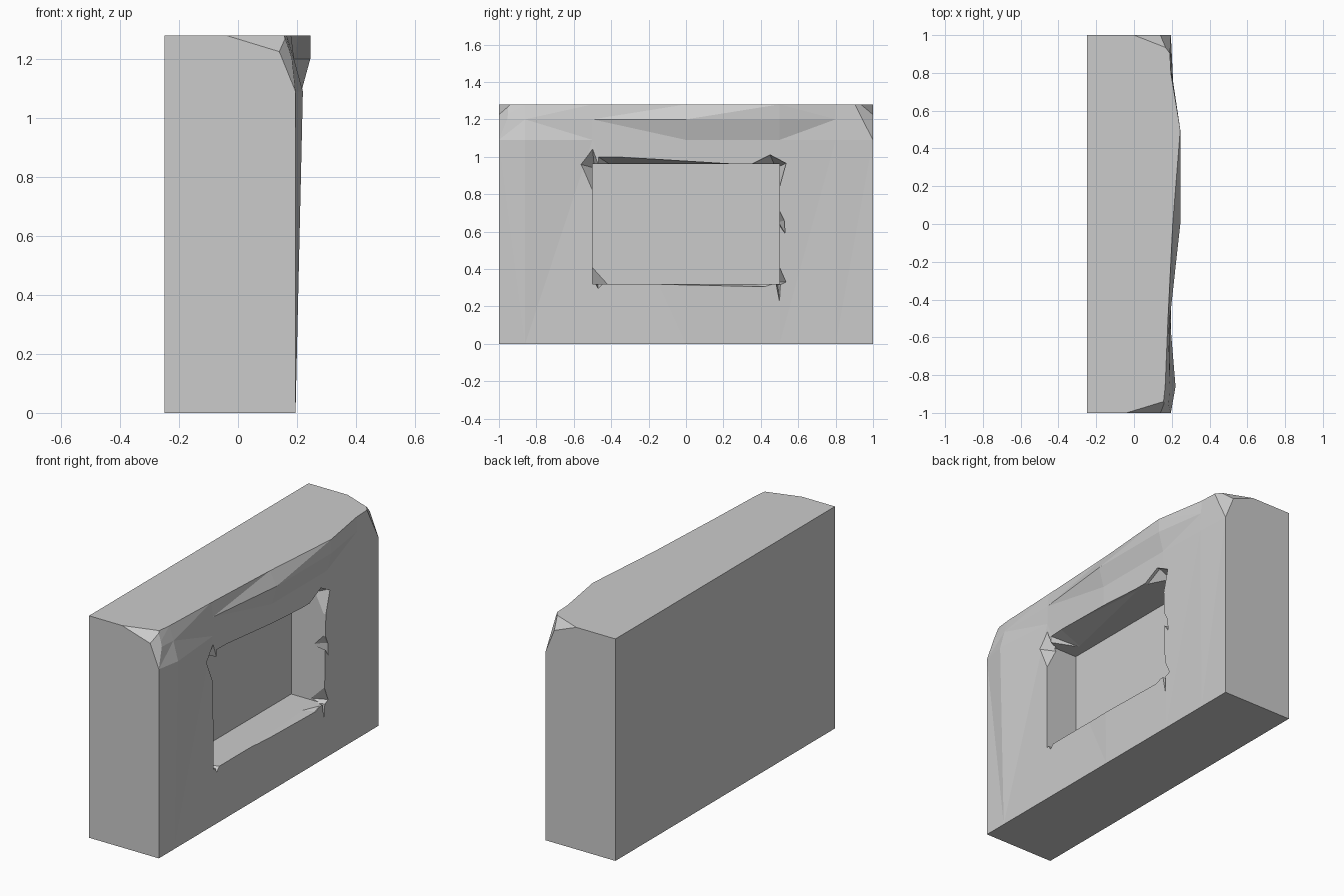
import bpy, bmesh
from mathutils import Vector

if "Cube" in bpy.data.objects:
    bpy.data.objects.remove(bpy.data.objects["Cube"])

H, BACK, RECESS = 1.28, -0.25, -0.01


def make_object(name, bm):
    bmesh.ops.recalc_face_normals(bm, faces=bm.faces)
    mesh = bpy.data.meshes.new(name)
    bm.to_mesh(mesh)
    bm.free()
    ob = bpy.data.objects.new(name, mesh)
    bpy.context.collection.objects.link(ob)
    return ob


def hull(name, points):
    bm = bmesh.new()
    for p in points:
        bm.verts.new(p)
    res = bmesh.ops.convex_hull(bm, input=bm.verts)
    bmesh.ops.delete(bm, geom=list({v for v in res["geom_interior"] if isinstance(v, bmesh.types.BMVert)}), context='VERTS')
    return make_object(name, bm)


def carve(target, cutter, operation='DIFFERENCE'):
    mod = target.modifiers.new("carve", 'BOOLEAN')
    mod.operation, mod.solver, mod.object = operation, 'EXACT', cutter
    bpy.context.view_layer.objects.active = target
    bpy.ops.object.modifier_apply(modifier=mod.name)
    bpy.data.objects.remove(cutter, do_unlink=True)


# Block: side profiles lofted along y, with a worn, uneven front (+x) face
rows = [0, 1.09, 1.2, H]
columns = {
    -1.0: (.195, .195, .18, .15),
    -.86: (.195, .22, .19, .165),
    -.5: (.195, .19, .19, .18),
    0: (.195, .215, .245, .205),
    .5: (.195, .215, .245, .245),
    .8: (.195, .205, .20, .195),
    1.0: (.195, .195, .19, .185),
}
bm = bmesh.new()
rings = []
for y, xs in columns.items():
    pts = [(BACK, 0)] + list(zip(xs, rows)) + [(BACK, H)]
    rings.append([bm.verts.new((x, y, z)) for x, z in pts])
n = len(rings[0])
for a, b in zip(rings, rings[1:]):
    for i in range(n):
        j = (i + 1) % n
        face = bm.faces.new((a[i], a[j], b[j], b[i]))
        if 1 <= i < n - 2:
            bmesh.ops.triangulate(bm, faces=[face])
bm.faces.new(rings[0])
bm.faces.new(rings[-1][::-1])

# Chipped upper corners: two cutting planes at each end
for s in (-1, 1):
    start = -.04 if s < 0 else .0
    planes = [
        ((start, s, H), (.14, s, 1.225), (.14, s * .945, H)),
        ((.14, s, 1.225), (.195, s, 1.09), (.17, s * .93, H)),
    ]
    for tri in planes:
        p, q, r = map(Vector, tri)
        normal = (q - p).cross(r - p).normalized()
        if normal.dot(Vector((0, 0, .6)) - p) > 0:
            normal = -normal
        bmesh.ops.bisect_plane(bm, geom=bm.verts[:] + bm.edges[:] + bm.faces[:],
                               plane_co=p, plane_no=normal, clear_outer=True)
        bmesh.ops.holes_fill(bm, edges=bm.edges[:], sides=0)
block = make_object("stone_block", bm)

# Rectangular recess in the front face
carve(block, hull("recess_cutter", [(x, y, z) for x in (RECESS, .4)
                                    for y in (-.5, .5) for z in (.32, .96)]))

# Chips round the recess rim: outline as (y, z), then the deepest point (x, y, z)
chips = [
    ([(-.565, .96), (-.5, 1.05), (-.46, .94), (-.495, .80)], (.12, -.49, .94)),
    ([(-.47, .94), (-.47, 1.0), (-.38, 1.0), (.35, .955)], (.03, -.4, .955)),
    ([(.34, .955), (.45, 1.01), (.535, .965), (.495, .82)], (.11, .48, .94)),
    ([(.495, .72), (.525, .66), (.53, .59), (.495, .64)], (.13, .495, .65)),
    ([(.495, .42), (.535, .33), (.49, .31)], (.10, .493, .33)),
    ([(.48, .33), (.50, .225), (.505, .33)], (.16, .49, .325)),
    ([(-.49, .33), (-.47, .295), (-.44, .325)], (.12, -.47, .325)),
    ([(-.44, .325), (.42, .305), (.48, .325)], (.14, .35, .325)),
]
for outline, deep in chips:
    pts = [(x, y, z) for x in (.196, .3) for y, z in outline]
    carve(block, hull("chip_cutter", pts + [deep]))

# Small leftover wedge in the lower corner of the recess
hull("corner_wedge", [(-.02, -.505, .42), (-.02, -.41, .315), (.12, -.505, .315),
                      (-.02, -.505, .315)])
